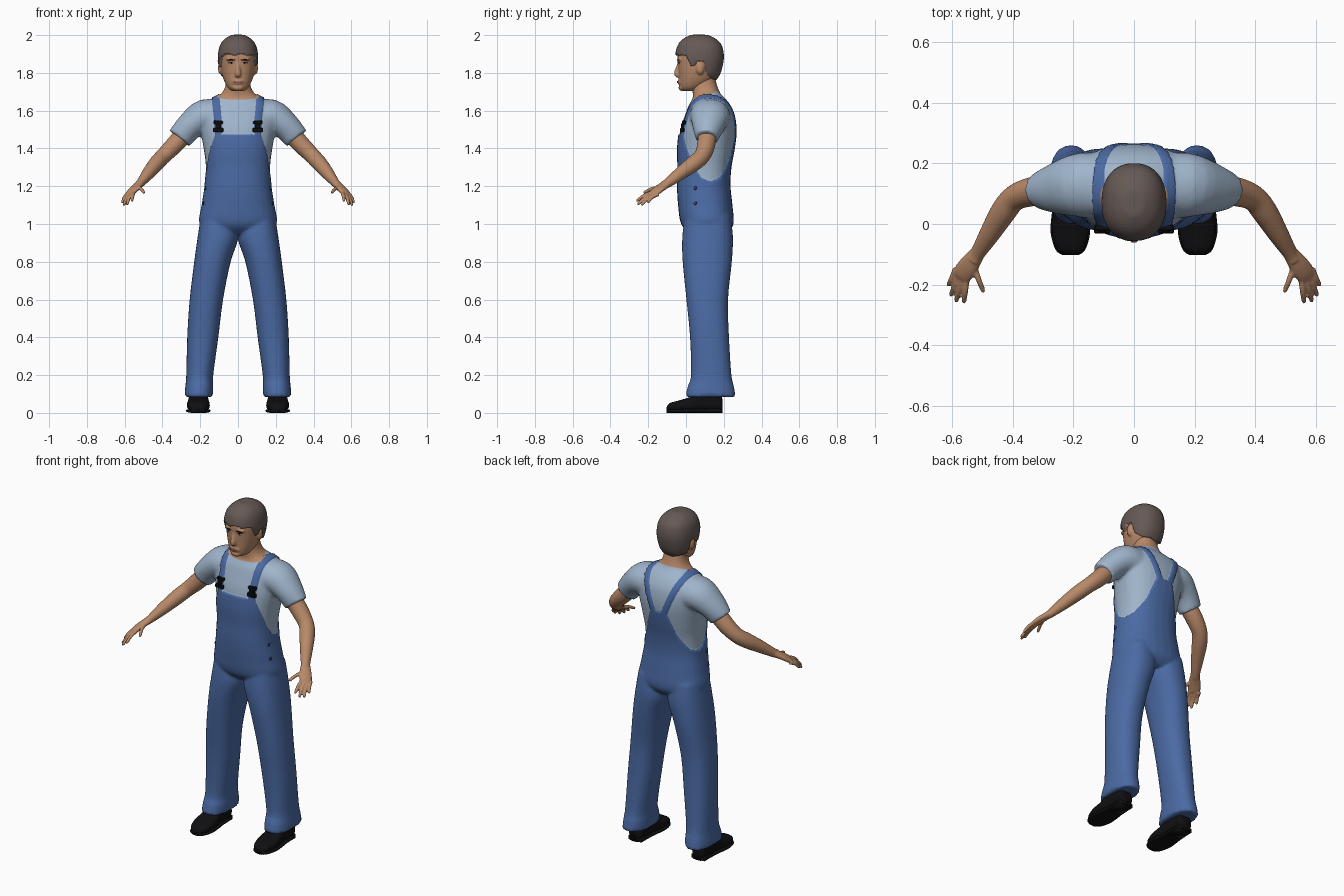
import bpy, bmesh, math
from mathutils import Vector, Matrix
from mathutils.bvhtree import BVHTree

if "Cube" in bpy.data.objects:
    bpy.data.objects.remove(bpy.data.objects["Cube"])


def material(name, r, g, b):
    m = bpy.data.materials.new(name)
    m.use_nodes = True
    m.diffuse_color = (r, g, b, 1)
    node = next(n for n in m.node_tree.nodes if n.type == "BSDF_PRINCIPLED")
    node.inputs["Base Color"].default_value = (r, g, b, 1)
    node.inputs["Roughness"].default_value = 0.8
    return m


denim = material("denim_blue", .07, .145, .37)
cotton = material("pale_blue_cotton", .35, .46, .6)
skin = material("skin", .48, .25, .14)
hair = material("brown_hair", .13, .1, .09)
black = material("black", .005, .005, .006)
lip = material("lip", .36, .16, .1)
white = material("eye_white", .55, .5, .45)
navy = material("navy_button", .02, .045, .13)


def piecewise(t, pts):
    if t <= pts[0][0]:
        return pts[0][1]
    for (a, u), (b, v) in zip(pts, pts[1:]):
        if t <= b:
            return u + (v - u) * (t - a) / (b - a)
    return pts[-1][1]


def densify(rows, k=4):
    """Smooth the rows of a loft with a Catmull-Rom curve."""
    out = []
    for i in range(len(rows) - 1):
        p, q, r, s = (Vector(rows[min(max(j, 0), len(rows) - 1)]) for j in range(i - 1, i + 3))
        for j in range(k):
            t = j / k
            out.append(q + (r - p) * (t / 2) + (p * 2 - q * 5 + r * 4 - s) * (t * t / 2)
                       + (q * 3 - p - r * 3 + s) * (t ** 3 / 2))
    return out + [Vector(rows[-1])]


def loft(bm, rings, power=2.0, n=28):
    """Skin a list of (centre, side axis, up axis) superellipses."""
    def bend(v):
        return math.copysign(abs(v) ** (2 / power), v)
    loops = []
    for c, u, v in rings:
        angles = [math.tau * i / n for i in range(n)]
        loops.append([bm.verts.new(c + u * bend(math.cos(a)) + v * bend(math.sin(a))) for a in angles])
    for a, b in zip(loops, loops[1:]):
        for i in range(n):
            j = (i + 1) % n
            bm.faces.new((a[i], a[j], b[j], b[i]))
    bm.faces.new(loops[0][::-1])
    bm.faces.new(loops[-1])


def stack(bm, rows, side=1, power=2.3):
    """Rows are (z, x from, x to, y front, y back)."""
    loft(bm, [(Vector((side * (a + b) / 2, (f + k) / 2, z)), Vector(((b - a) / 2, 0, 0)),
               Vector((0, (k - f) / 2, 0))) for z, a, b, f, k in densify(rows)], power)


def column(bm, rows, power=2.3):
    stack(bm, [(z, -w, w, f, k) for z, w, f, k in rows], 1, power)


def tube(bm, rows, across=(0, 1, 0), side=1, n=20):
    """Rows are (x, y, z, radius across, radius up)."""
    rows, rings = densify(rows), []
    for i, row in enumerate(rows):
        t = (rows[min(i + 1, len(rows) - 1)] - rows[max(i - 1, 0)]).to_3d().normalized()
        u = Vector(across)
        u = (u - t * u.dot(t)).normalized()
        v = t.cross(u)
        c = row.to_3d()
        for w in (c, u, v):
            w.x *= side
        rings.append((c, u * row[3], v * row[4]))
    loft(bm, rings, 2, n)


def blob(bm, loc, size):
    bmesh.ops.create_uvsphere(bm, u_segments=20, v_segments=12, radius=1,
                              matrix=Matrix.Translation(loc) @ Matrix.Diagonal((*size, 1)))


def box(bm, loc, size):
    bmesh.ops.create_cube(bm, size=1, matrix=Matrix.Translation(loc) @ Matrix.Diagonal((*size, 1)))


def paint(bm, field, index, lift=0):
    """Cut the faces where the field is zero, then colour and raise the positive side."""
    cuts = []
    for e in list(bm.edges):
        a, b = (field(v.co) for v in e.verts)
        if a * b < 0:
            fac = min(max(a / (a - b), .04), .96)
            cuts.append(bmesh.utils.edge_split(e, e.verts[0], fac)[1])
    if cuts:
        bmesh.ops.connect_verts(bm, verts=cuts)
    bm.normal_update()
    for f in bm.faces:
        if field(f.calc_center_median()) > 0:
            f.material_index = index
    rim = set(cuts)
    moves = [(v, v.normal * lift) for v in bm.verts if v not in rim and field(v.co) > 0]
    for v, d in moves:
        v.co += d


def finish(bm, name, mats, voxel=0, relax=0, paints=(), mirror=False, smooth=True):
    """Make the object; optionally fuse its pieces into one skin and paint it."""
    bmesh.ops.recalc_face_normals(bm, faces=bm.faces[:])
    me = bpy.data.meshes.new(name)
    bm.to_mesh(me)
    ob = bpy.data.objects.new(name, me)
    bpy.context.scene.collection.objects.link(ob)
    for m in mats:
        me.materials.append(m)
    if voxel:
        mod = ob.modifiers.new("fuse", "REMESH")
        mod.mode, mod.voxel_size = "VOXEL", voxel
        mod = ob.modifiers.new("relax", "SMOOTH")
        mod.factor, mod.iterations = .5, relax
        bpy.context.view_layer.update()
        fused = bmesh.new()
        fused.from_object(ob, bpy.context.evaluated_depsgraph_get())
        ob.modifiers.clear()
        for args in paints:
            paint(fused, *args)
        fused.to_mesh(me)
        bm = fused
    me.polygons.foreach_set("use_smooth", [smooth] * len(me.polygons))
    me.update()
    if mirror:
        ob.modifiers.new("mirror", "MIRROR")
    return BVHTree.FromBMesh(bm)


# Body: torso, neck, sleeves and trouser legs
body = bmesh.new()
column(body, [(.95, .12, .03, .21), (1, .198, -.02, .246), (1.1, .187, -.036, .24), (1.2, .172, -.042, .23),
              (1.3, .17, -.04, .235), (1.4, .182, -.042, .253), (1.5, .2, -.03, .264), (1.58, .21, -.004, .256),
              (1.63, .19, .015, .235), (1.665, .135, .035, .208), (1.69, .09, .036, .183),
              (1.73, .067, .03, .166), (1.79, .062, .03, .15)])
for s in (1, -1):
    stack(body, [(1.04, .02, .19, 0, .23), (.93, .004, .208, -.014, .243), (.8, .045, .226, -.012, .237),
                 (.6, .085, .25, .008, .217), (.4, .11, .263, .027, .222), (.2, .137, .268, .032, .235),
                 (.14, .137, .273, .015, .248), (.09, .138, .278, .003, .256)], s)
    tube(body, [(.1, .125, 1.555, .11, .1), (.18, .128, 1.567, .106, .092), (.255, .118, 1.517, .085, .074),
                (.31, .11, 1.453, .06, .067)], side=s, n=28)

bib_top = [(44, 1.475), (54, 1.4), (68, 1.3), (80, 1.245), (96, 1.225), (114, 1.245), (139, 1.33),
           (158, 1.45), (164, 1.47), (180, 1.465)]


def overalls(p):
    x = abs(p.x)
    bib = piecewise(math.degrees(math.atan2(x, .11 - p.y)), bib_top) - p.z
    if p.y < .12:
        centre = piecewise(p.z, [(1.5, .102), (1.67, .118)])
    else:
        centre = piecewise(p.z, [(1.46, .035), (1.67, .118)])
    return max(bib, min(.02 - abs(x - centre), p.z - 1.43))


def neckline(p):
    return min(p.z - 1.658 - (p.y - .03) * .33, .11 - abs(p.x))


body_tree = finish(body, "clothed_body", [cotton, denim, skin], .009, 5,
                   [(overalls, 1, .006), (neckline, 2)])

# Head with nose, chin, ears and cropped hair
head = bmesh.new()
column(head, [(1.704, .03, -.015, .04), (1.72, .052, -.03, .08), (1.75, .07, -.036, .13), (1.79, .084, -.038, .165),
              (1.84, .092, -.042, .182), (1.89, .094, -.045, .188), (1.94, .084, -.033, .178),
              (1.97, .062, -.008, .15), (1.989, .03, .03, .11)])
tube(head, [(0, -.036, 1.855, .008, .008), (0, -.044, 1.825, .01, .011), (0, -.05, 1.795, .017, .013),
            (0, -.042, 1.778, .012, .008)], across=(1, 0, 0))
blob(head, (0, -.02, 1.722), (.032, .02, .018))
blob(head, (0, -.031, 1.752), (.03, .014, .016))
for s in (1, -1):
    blob(head, (s * .092, .075, 1.825), (.014, .022, .034))
    blob(head, (s * .034, -.034, 1.872), (.03, .013, .008))

hair_line = [(-.02, 1.895), (.005, 1.885), (.025, 1.835), (.05, 1.835), (.06, 1.86), (.095, 1.855),
             (.11, 1.79), (.16, 1.762)]


def hairy(p):
    return p.z - piecewise(p.y, hair_line) - .004 * math.sin(p.x * 90)


head_tree = finish(head, "head", [skin, hair], .006, 3, [(hairy, 1, .013)])


def front(tree, x, z):
    hit = tree.ray_cast(Vector((x, -1, z)), Vector((0, 1, 0)))[0]
    return hit if hit else Vector((x, -.04, z))


# Face details
for name, mat, x, z, size in [("eyebrow", black, .036, 1.869, (.021, .004, .0035)),
                              ("eye", white, .035, 1.851, (.014, .003, .005)),
                              ("iris", black, .035, 1.851, (.006, .0045, .0048)),
                              ("upper_eyelid", black, .036, 1.857, (.016, .004, .002)),
                              ("mouth", lip, 0, 1.752, (.024, .004, .006)),
                              ("lip_line", black, 0, 1.752, (.02, .0048, .001))]:
    bm = bmesh.new()
    for s in ((1, -1) if x else (1,)):
        blob(bm, front(head_tree, s * x, z), size)
    finish(bm, name, [mat])

# Bare arms and hands
arm = bmesh.new()
tube(arm, [(.27, .115, 1.49, .05, .05), (.34, .106, 1.415, .048, .047), (.395, .085, 1.36, .043, .042),
           (.432, .04, 1.32, .043, .041), (.475, -.03, 1.268, .035, .034), (.515, -.095, 1.218, .026, .023),
           (.53, -.12, 1.205, .025, .02)])
tube(arm, [(.512, -.09, 1.22, .024, .02), (.545, -.137, 1.19, .034, .018), (.566, -.165, 1.168, .034, .015),
           (.574, -.178, 1.158, .028, .01)], across=(.75, .64, -.17))
fingers = [((.552, -.175, 1.168), (.562, -.262, 1.122)), ((.567, -.172, 1.163), (.588, -.258, 1.103)),
           ((.579, -.162, 1.158), (.605, -.238, 1.1)), ((.588, -.148, 1.157), (.614, -.204, 1.114)),
           ((.53, -.135, 1.193), (.496, -.226, 1.166))]
for base, tip in fingers:
    base, tip = Vector(base), Vector(tip)
    bow = base.lerp(tip, .5) + Vector((0, -.003, .006))
    tube(arm, [(*base, .011, .011), (*bow, .0095, .0095), (*base.lerp(tip, .9), .008, .008),
               (*tip, .004, .004)], across=(1, 0, 0), n=12)
finish(arm, "arm_and_hand", [skin], .0045, 2, mirror=True)

# Shoes: upper and sole share one outline
outline = [(-.102, .022, .03), (-.085, .044, .052), (-.03, .06, .068), (.03, .057, .088), (.08, .05, .125),
           (.14, .047, .125), (.18, .042, .1), (.194, .028, .07)]
shoe = bmesh.new()
for grow, low, limit in ((0, .008, 1), (.005, 0, .022)):
    rings = []
    for y, w, top in densify(outline):
        high = min(top, limit)
        rings.append((Vector((.21, y, (low + high) / 2)), Vector((w + grow, 0, 0)),
                      Vector((0, 0, (high - low) / 2))))
    loft(shoe, rings, 2.8)
box(shoe, (.21, .14, .012), (.085, .09, .024))
finish(shoe, "shoe", [black], mirror=True)

# Strap buckles
buckle = bmesh.new()
for z, w, h in ((1.538, .05, .018), (1.518, .03, .03), (1.498, .055, .022)):
    hit = front(body_tree, .105, z)
    box(buckle, hit, (w, .022, h))
bmesh.ops.bevel(buckle, geom=buckle.edges[:], offset=.004, segments=1, affect="EDGES")
finish(buckle, "strap_buckle", [black], mirror=True, smooth=False)

# Hip buttons
button = bmesh.new()
for z in (1.19, 1.11):
    hit = body_tree.ray_cast(Vector((1, .05, z)), Vector((-1, 0, 0)))[0]
    if hit:
        blob(button, hit, (.005, .01, .01))
finish(button, "hip_button", [navy], mirror=True)
